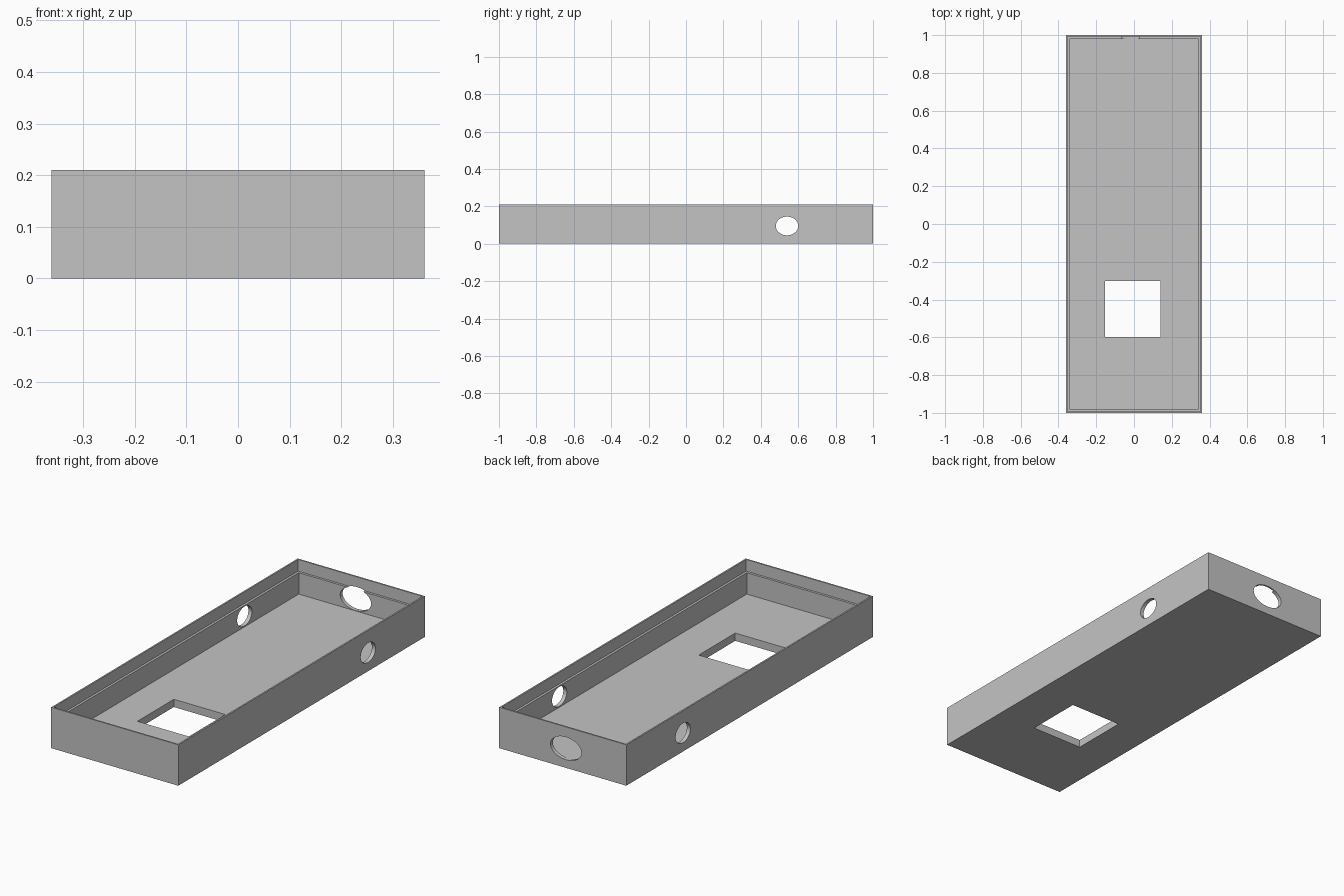
import bpy
import bmesh
from math import pi, radians
from mathutils import Matrix, Vector

if "Cube" in bpy.data.objects:
    bpy.data.objects.remove(bpy.data.objects["Cube"])

HALF_X, HALF_Y, HEIGHT = 0.361, 1.0, 0.21
FLOOR, LEDGE = 0.04, 0.15
RIM, WALL = 0.008, 0.02

grey = bpy.data.materials.new("plain grey")
grey.use_nodes = True
colour = (0.55, 0.55, 0.55, 1)
grey.diffuse_color = colour
grey.node_tree.nodes["Principled BSDF"].inputs["Base Color"].default_value = colour


def make_object(name, bm):
    bmesh.ops.recalc_face_normals(bm, faces=bm.faces)
    mesh = bpy.data.meshes.new(name)
    bm.to_mesh(mesh)
    bm.free()
    mesh.materials.append(grey)
    obj = bpy.data.objects.new(name, mesh)
    bpy.context.collection.objects.link(obj)
    return obj


def box_cutter(name, centre, size):
    bm = bmesh.new()
    bmesh.ops.create_cube(bm, size=1)
    bmesh.ops.scale(bm, vec=size, verts=bm.verts)
    bmesh.ops.translate(bm, vec=centre, verts=bm.verts)
    return make_object(name, bm)


def oval_cutter(name, centre, axis, radii):
    """Round bar along one axis, stretched to an oval section."""
    bm = bmesh.new()
    turn = Matrix.Rotation(pi / 2, 4, "Y" if axis == "X" else "X")
    bmesh.ops.create_cone(bm, cap_ends=True, segments=64, radius1=1,
                          radius2=1, depth=1, matrix=turn)
    bmesh.ops.scale(bm, vec=radii, verts=bm.verts)
    bmesh.ops.translate(bm, vec=centre, verts=bm.verts)
    return make_object(name, bm)


# Open tray: rectangular rings from the underside, over the rim, down to the floor
bm = bmesh.new()
rings = []
for inset, z in ((0, 0), (0, HEIGHT), (RIM, HEIGHT), (RIM, LEDGE),
                 (WALL, LEDGE), (WALL, FLOOR)):
    x, y = HALF_X - inset, HALF_Y - inset
    rings.append([bm.verts.new((sx * x, sy * y, z))
                  for sx, sy in ((-1, -1), (1, -1), (1, 1), (-1, 1))])
for a, b in zip(rings, rings[1:]):
    for i in range(4):
        j = (i + 1) % 4
        bm.faces.new((a[i], a[j], b[j], b[i]))
bm.faces.new(rings[0])
bm.faces.new(rings[-1])
tray = make_object("tray", bm)

# Openings: square floor window, side wall holes, back wall hole
cutters = [
    box_cutter("floor_window_cutter", Vector((-0.007, -0.45, 0.02)), (0.292, 0.296, 0.2)),
    oval_cutter("side_hole_cutter", Vector((0, 0.54, 0.095)), "X", (1, 0.06, 0.05)),
    oval_cutter("back_hole_cutter", Vector((-0.018, 1, 0.1)), "Y", (0.088, 0.2, 0.058)),
]
bpy.ops.object.select_all(action="DESELECT")
bpy.context.view_layer.objects.active = tray
tray.select_set(True)
for cutter in cutters:
    cutter.hide_render = True
    mod = tray.modifiers.new(cutter.name, "BOOLEAN")
    mod.operation = "DIFFERENCE"
    mod.solver = "EXACT"
    mod.object = cutter
    bpy.ops.object.modifier_apply(modifier=mod.name)
    bpy.data.objects.remove(cutter)

bpy.ops.object.shade_smooth_by_angle(angle=radians(30))
